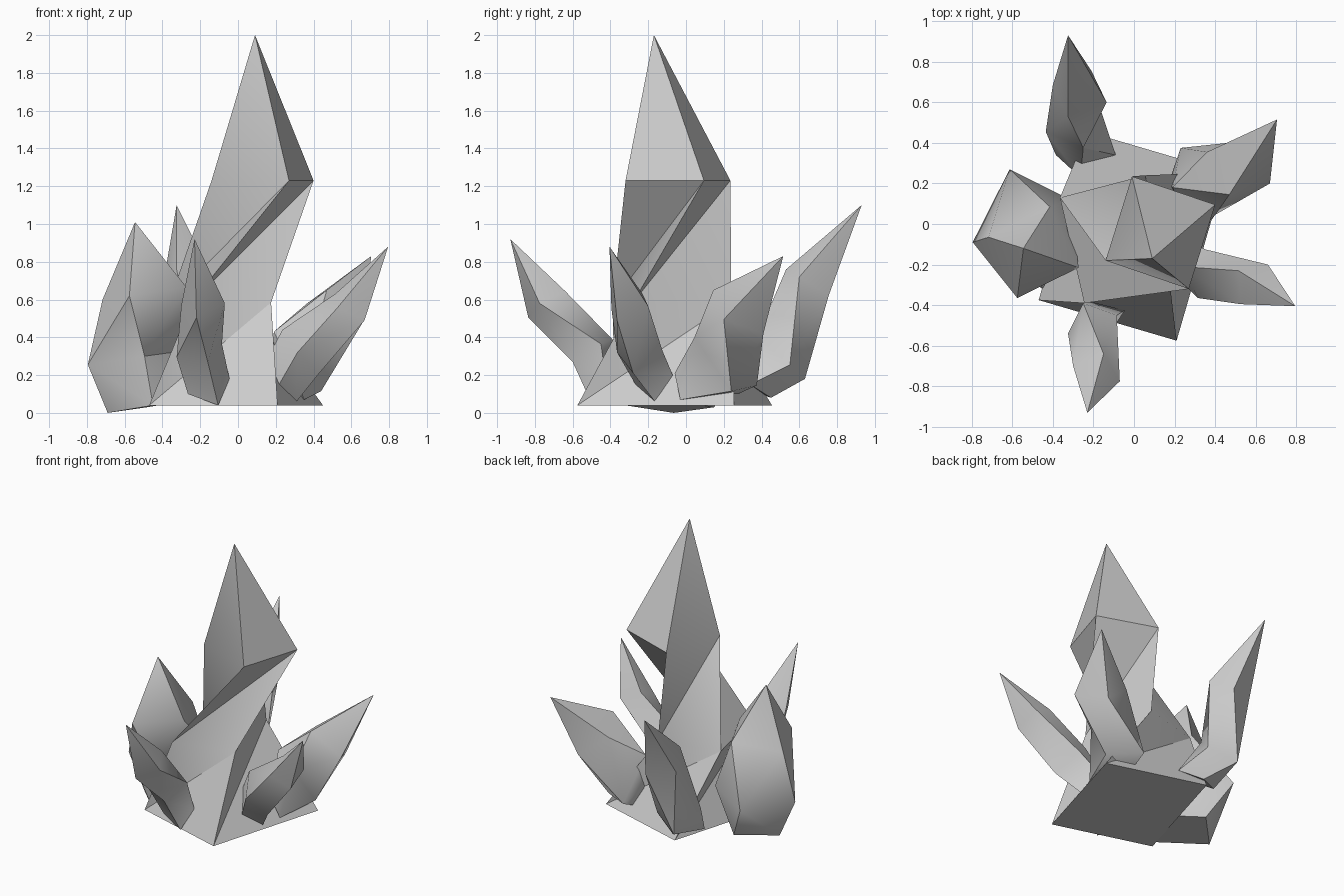
import bpy
import bmesh
from math import radians
from mathutils import Vector

if "Cube" in bpy.data.objects:
    bpy.data.objects.remove(bpy.data.objects["Cube"])


def ring(a, b, d):
    """Four-sided cross-section from three corners; the far one completes the parallelogram."""
    a, b, d = Vector(a), Vector(b), Vector(d)
    return [a, b, b + d - a, d]


def crystal(name, base, waist, shoulder, tip, hollow=False):
    """Twisted four-sided shard: base, waist and shoulder sections, then a point.
    hollow folds the twisted sides inwards instead of outwards."""
    bm = bmesh.new()
    low, mid, top = [[bm.verts.new(p) for p in ring(*r)] for r in (base, waist, shoulder)]
    apex = bm.verts.new(tip)
    bm.faces.new(low[::-1])
    for i in range(4):
        j, k = (i + 1) % 4, (i + 2) % 4
        if hollow:
            tris = [(low[i], mid[j], mid[i]), (low[i], low[j], mid[j]),
                    (mid[i], mid[j], top[k]), (mid[i], top[k], top[j])]
        else:
            tris = [(low[i], low[j], mid[i]), (low[j], mid[j], mid[i]),
                    (mid[i], top[j], top[i]), (mid[i], mid[j], top[j])]
        for t in tris + [(top[i], top[j], apex)]:
            bm.faces.new(t)
    bmesh.ops.recalc_face_normals(bm, faces=bm.faces)
    for f in bm.faces:
        f.smooth = True
    mesh = bpy.data.meshes.new(name)
    bm.to_mesh(mesh)
    bm.free()
    mesh.set_sharp_from_angle(angle=radians(45))
    obj = bpy.data.objects.new(name, mesh)
    bpy.context.collection.objects.link(obj)
    return obj


# Tall central shard with the flared foot
crystal("main_crystal",
        [(-.47, -.375, .04), (.21, -.575, .04), (-.23, .455, .04)],
        [(-.245, -.39, .585), (.175, -.28, .585), (-.365, .13, .585)],
        [(-.14, -.18, 1.23), (.27, -.32, 1.23), (-.01, .235, 1.23)],
        (.09, -.17, 2.0), hollow=True)

# Thick shard on the left
crystal("left_crystal",
        [(-.69, -.065, 0), (-.45, -.32, .04), (-.48, .15, .03)],
        [(-.795, -.09, .255), (-.495, -.24, .30), (-.613, .27, .28)],
        [(-.717, -.065, .60), (-.575, -.365, .62), (-.415, .085, .645)],
        (-.545, -.12, 1.01))

# Slim shards leaning outwards
crystal("back_crystal",
        [(-.21, .45, .08), (-.385, .34, .12), (-.09, .34, .15)],
        [(-.345, .63, .18), (-.435, .455, .325), (-.16, .55, .255)],
        [(-.21, .755, .62), (-.40, .685, .66), (-.135, .60, .72)],
        (-.325, .93, 1.10))

crystal("front_crystal",
        [(-.105, -.495, .04), (-.045, -.425, .18), (-.265, -.455, .10)],
        [(-.16, -.60, .27), (-.085, -.45, .365), (-.325, -.54, .295)],
        [(-.22, -.835, .505), (-.07, -.775, .58), (-.30, -.70, .57)],
        (-.23, -.93, .92))

crystal("right_back_crystal",
        [(.22, .23, .08), (.17, .20, .22), (.35, -.03, .07)],
        [(.23, .375, .145), (.19, .18, .43), (.44, .24, .115)],
        [(.56, .41, .42), (.36, .355, .575), (.67, .20, .495)],
        (.705, .515, .83))

crystal("right_front_crystal",
        [(.31, -.165, .06), (.25, -.07, .20), (.20, -.25, .12)],
        [(.43, -.28, .21), (.35, -.125, .33), (.315, -.365, .32)],
        [(.67, -.365, .49), (.66, -.20, .565), (.525, -.395, .555)],
        (.795, -.405, .88))
